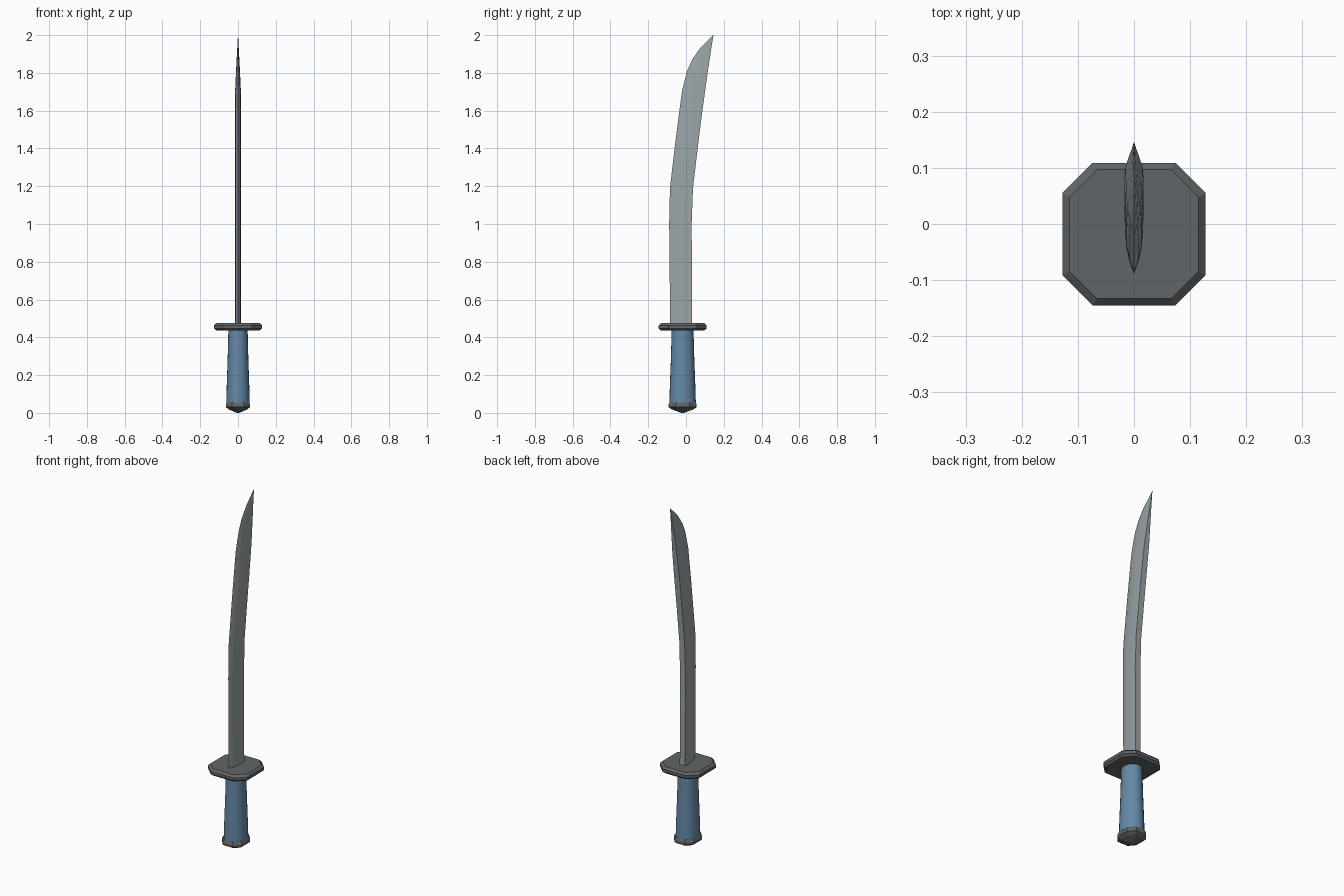
import bpy, math

if "Cube" in bpy.data.objects:
    bpy.data.objects.remove(bpy.data.objects["Cube"])

CY = -0.018  # y of the grip axis


def material(name, rgb):
    m = bpy.data.materials.new(name)
    m.diffuse_color = (*rgb, 1)
    m.use_nodes = True
    m.node_tree.nodes["Principled BSDF"].inputs["Base Color"].default_value = m.diffuse_color
    return m


def loft(name, rings, mat, smooth=None):
    """Skin a list of equal-length rings (ordered upward) and cap both ends."""
    n = len(rings[0])
    verts = [p for r in rings for p in r]
    faces = [(i * n + j, i * n + (j + 1) % n, (i + 1) * n + (j + 1) % n, (i + 1) * n + j)
             for i in range(len(rings) - 1) for j in range(n)]
    faces += [tuple(reversed(range(n))), tuple(range(len(verts) - n, len(verts)))]
    me = bpy.data.meshes.new(name)
    me.from_pydata(verts, [], faces)
    me.materials.append(mat)
    ob = bpy.data.objects.new(name, me)
    bpy.context.collection.objects.link(ob)
    if smooth:
        bpy.ops.object.select_all(action='DESELECT')
        ob.select_set(True)
        bpy.context.view_layer.objects.active = ob
        bpy.ops.object.shade_smooth_by_angle(angle=math.radians(smooth))
    return ob


def octagon(r, flat, z, ry=None):
    """Square with cut corners; flat is the half length of each straight side."""
    k = (ry or r) / r
    pts = [(r, -flat), (r, flat), (flat, r), (-flat, r),
           (-r, flat), (-r, -flat), (-flat, -r), (flat, -r)]
    return [(x, y * k + CY, z) for x, y in pts]


def ellipse(rx, ry, z, n=24):
    return [(rx * math.cos(2 * math.pi * i / n), CY + ry * math.sin(2 * math.pi * i / n), z)
            for i in range(n)]


steel = material("steel", (0.32, 0.37, 0.39))
dark = material("dark_metal", (0.12, 0.13, 0.135))
blue = material("blue_grip", (0.13, 0.25, 0.38))

# Pommel: faceted cap with a shallow pointed base
loft("pommel", [octagon(r, r * 0.5, z, r * 1.16)
                for r, z in [(0.006, 0), (0.048, 0.018), (0.064, 0.03), (0.064, 0.045), (0.058, 0.058)]], dark)

# Grip: oval, flaring towards the pommel
loft("grip", [ellipse(rx, rx * 1.13, z)
              for rx, z in [(0.062, 0.055), (0.0595, 0.15), (0.055, 0.28), (0.051, 0.44)]], blue, 40)

# Guard: octagonal plate with chamfered rims
loft("guard", [octagon(r, f, z) for r, f, z in
               [(0.115, 0.066, 0.436), (0.127, 0.074, 0.447),
                (0.127, 0.074, 0.463), (0.115, 0.066, 0.475)]], dark)

# Blade: (z, cutting edge y, spine y, half thickness), flat spine and sharp edge
stations = [(0.46, -0.084, 0.033, 0.017), (0.80, -0.087, 0.031, 0.017), (1.00, -0.089, 0.030, 0.017),
            (1.19, -0.085, 0.037, 0.017), (1.42, -0.058, 0.064, 0.017), (1.57, -0.039, 0.083, 0.017),
            (1.71, -0.020, 0.102, 0.015), (1.81, 0.006, 0.116, 0.0105), (1.87, 0.032, 0.125, 0.0075),
            (1.93, 0.074, 0.134, 0.004), (2.00, 0.1445, 0.1455, 0.0004)]
half = [(1.0, 0.0), (0.96, 0.33), (0.78, 0.62), (0.45, 0.83)]  # (thickness, spine-to-edge)
section = [(-t, s) for t, s in half] + [(0, 1)] + [(t, s) for t, s in reversed(half)]
loft("blade", [[(t * h, sp + (ed - sp) * s, z) for t, s in section]
               for z, ed, sp, h in stations], steel, 30)
